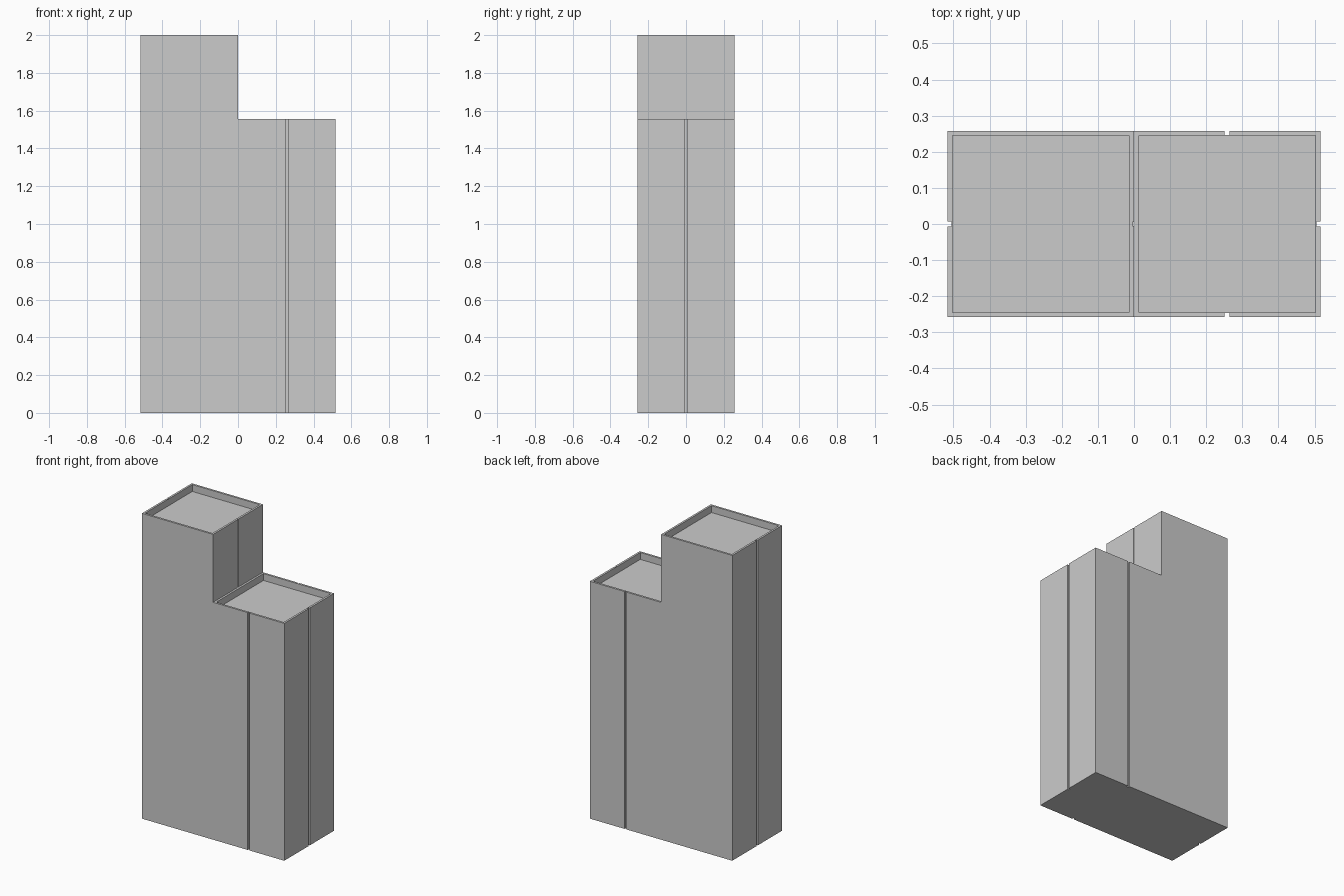
import bpy, bmesh
from mathutils import Matrix, Vector

if "Cube" in bpy.data.objects:
    bpy.data.objects.remove(bpy.data.objects["Cube"])

W, D = 0.516, 0.258            # tower width, half depth
HIGH, LOW = 2.0, 1.555         # tower heights
RIM, SINK = 0.0135, 0.045      # parapet thickness, roof recess depth
GW, GD = 0.014, 0.011          # groove width and depth


def boxes(name, spans):
    """One object made of boxes, each given as (x0, x1, y0, y1, z0, z1)."""
    bm = bmesh.new()
    for x0, x1, y0, y1, z0, z1 in spans:
        size = Vector((x1 - x0, y1 - y0, z1 - z0))
        mid = Vector((x0 + x1, y0 + y1, z0 + z1)) / 2
        bmesh.ops.create_cube(bm, size=1, matrix=Matrix.Translation(mid) @ Matrix.Diagonal(size).to_4x4())
    mesh = bpy.data.meshes.new(name)
    bm.to_mesh(mesh)
    bm.free()
    obj = bpy.data.objects.new(name, mesh)
    bpy.context.collection.objects.link(obj)
    return obj


def tower(name, x0, x1, height, grooves):
    """Block with a sunken roof behind a parapet and vertical wall grooves."""
    body = boxes(name, [(x0, x1, -D, D, 0, height)])
    roof = (x0 + RIM, x1 - RIM, -D + RIM, D - RIM, height - SINK, height + 0.1)
    cutter = boxes(name + "_cutter", [roof] + grooves)
    cutter.hide_render = True
    mod = body.modifiers.new("cut", 'BOOLEAN')
    mod.operation, mod.solver, mod.object = 'DIFFERENCE', 'EXACT', cutter
    bpy.context.view_layer.objects.active = body
    bpy.ops.object.modifier_apply(modifier=mod.name)
    bpy.data.objects.remove(cutter)
    return body


g = GW / 2
# Tall tower: outer side groove, plus a shallow one above the lower roof
tower("tall_tower", -W, 0, HIGH, [
    (-W - 0.1, -W + GD, -g, g, -0.1, HIGH + 0.1),
    (-0.004, 0.1, -0.005, 0.005, LOW, HIGH + 0.1),
])

# Short tower: grooves on the front, back and outer side
c = W / 2
tower("short_tower", 0, W, LOW, [
    (W - GD, W + 0.1, -g, g, -0.1, LOW + 0.1),
    (c - g, c + g, -D - 0.1, -D + GD, -0.1, LOW + 0.1),
    (c - g, c + g, D - GD, D + 0.1, -0.1, LOW + 0.1),
])
